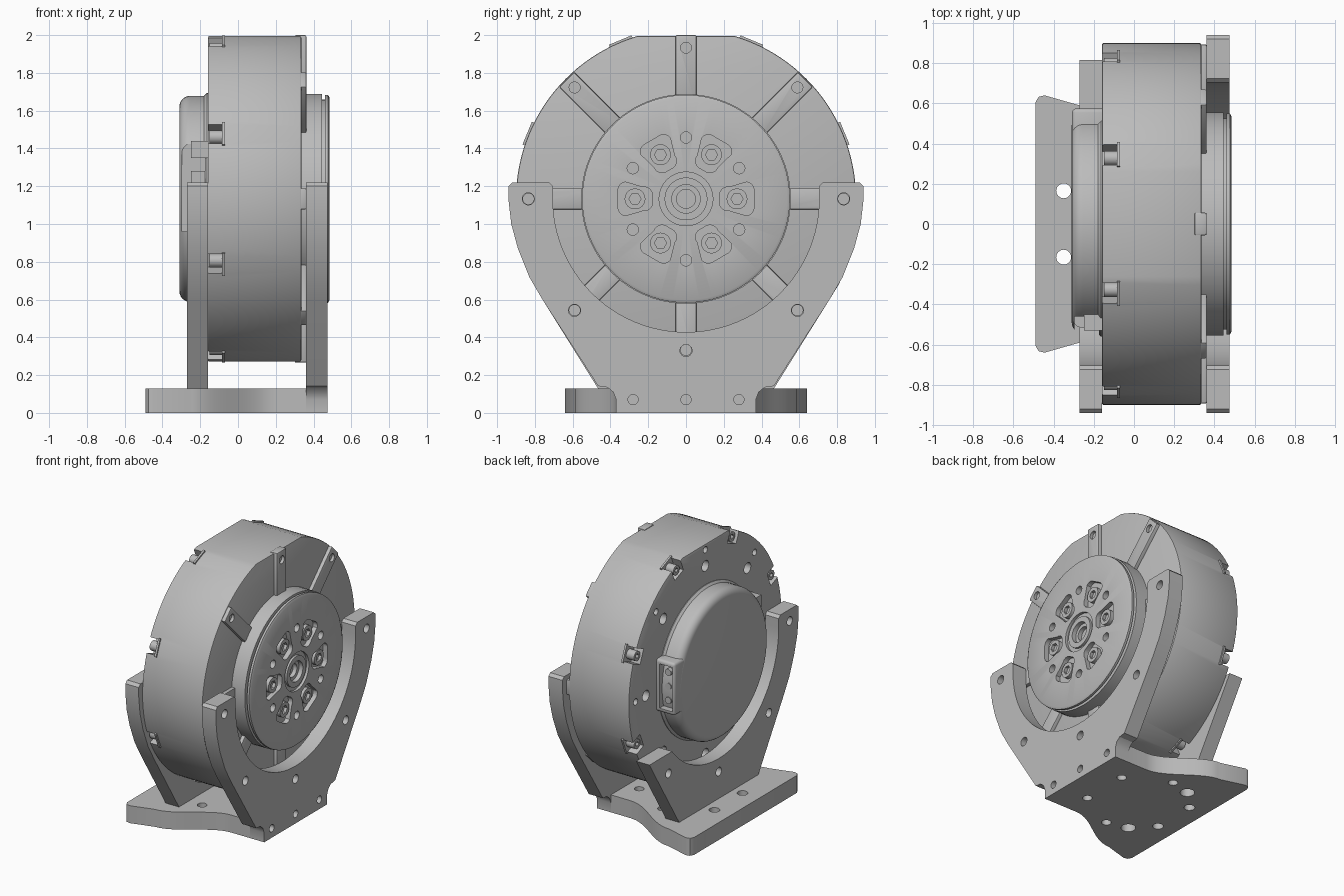
import bpy, bmesh
from math import sin, cos, pi, radians, sqrt
from mathutils import Vector

if "Cube" in bpy.data.objects:
    bpy.data.objects.remove(bpy.data.objects["Cube"], do_unlink=True)

CZ = 1.133          # height of the motor axis
R = 0.9             # housing radius
parts = []

grey = bpy.data.materials.new("light grey metal")
grey.use_nodes = True
grey.diffuse_color = (0.5, 0.5, 0.5, 1)
grey.node_tree.nodes["Principled BSDF"].inputs["Base Color"].default_value = (0.5, 0.5, 0.5, 1)


def polar(r, t, a):
    """Point at radius r and sideways offset t on the spoke at angle a, as (y, z)."""
    return (r * cos(a) - t * sin(a), CZ + r * sin(a) + t * cos(a))


def circle(c, r, n=24):
    return [(c[0] + r * cos(2 * pi * i / n), c[1] + r * sin(2 * pi * i / n)) for i in range(n)]


def box_on_spoke(r0, r1, w, a):
    return [polar(r, t, a) for r, t in ((r0, -w), (r1, -w), (r1, w), (r0, w))]


def rect(a0, a1, b0, b1):
    return [(a0, b0), (a1, b0), (a1, b1), (a0, b1)]


def prism(bm, pts, h0, h1, axis="X"):
    place = {"X": lambda p, h: (h, *p), "Z": lambda p, h: (*p, h),
             "Y": lambda p, h: (p[0], h, p[1])}[axis]
    low = [bm.verts.new(place(p, h0)) for p in pts]
    high = [bm.verts.new(place(p, h1)) for p in pts]
    bm.faces.new(low)
    bm.faces.new(high)
    for i in range(len(pts)):
        j = (i + 1) % len(pts)
        bm.faces.new((low[i], low[j], high[j], high[i]))


def finish(name, bm):
    bmesh.ops.recalc_face_normals(bm, faces=bm.faces)
    mesh = bpy.data.meshes.new(name)
    bm.to_mesh(mesh)
    bm.free()
    mesh.materials.append(grey)
    obj = bpy.data.objects.new(name, mesh)
    bpy.context.scene.collection.objects.link(obj)
    parts.append(obj)
    return obj


def solid(name, *prisms):
    bm = bmesh.new()
    for p in prisms:
        prism(bm, *p)
    return finish(name, bm)


def revolve(name, profile, steps=96):
    """Turn a profile of (x, radius) pairs about the motor axis."""
    bm = bmesh.new()
    vs = [bm.verts.new((x, r, CZ)) for x, r in profile]
    es = [bm.edges.new(e) for e in zip(vs, vs[1:])]
    bmesh.ops.spin(bm, geom=vs + es, cent=Vector((0, 0, CZ)), axis=Vector((1, 0, 0)),
                   angle=2 * pi, steps=steps)
    bmesh.ops.remove_doubles(bm, verts=bm.verts, dist=1e-5)
    return finish(name, bm)


def apply_modifiers(obj):
    bpy.context.view_layer.update()
    ev = obj.evaluated_get(bpy.context.evaluated_depsgraph_get())
    obj.data = bpy.data.meshes.new_from_object(ev)
    obj.modifiers.clear()


def cut(obj, *prisms):
    cutter = solid("cutter", *prisms)
    parts.remove(cutter)
    cutter.hide_render = True
    mod = obj.modifiers.new("cut", "BOOLEAN")
    mod.operation, mod.solver, mod.object = "DIFFERENCE", "EXACT", cutter
    apply_modifiers(obj)
    bpy.data.objects.remove(cutter, do_unlink=True)


def bevel(obj, width, segments=2):
    mod = obj.modifiers.new("bevel", "BEVEL")
    mod.width, mod.segments, mod.limit_method = width, segments, "ANGLE"
    mod.angle_limit = radians(40)
    apply_modifiers(obj)


eighths = [i * pi / 4 for i in range(8)]
between = [a + pi / 8 for a in eighths]
sixths = [i * pi / 3 for i in range(6)]

# Housing: a drum with flats above and below
flat = 2 - CZ
outline = [(y, CZ + max(-flat, min(flat, z))) for y, z in circle((0, 0), R, 128)]
outline = [p for i, p in enumerate(outline)
           if not (abs(abs(p[1] - CZ) - flat) < 1e-6 and abs(p[0]) < 0.22)]
housing = solid("motor_housing", (outline, -0.16, 0.335))
bevel(housing, 0.008)
cut(housing,
    *[(box_on_spoke(0.81, 1.0, 0.055, a), -0.25, -0.075) for a in between],
    *[(circle(polar(0.7, 0, a), 0.04, 16), -0.25, -0.09) for a in eighths],
    *[(circle(polar(0.82, 0, a), 0.024, 16), -0.25, -0.11) for a in eighths])

# Raised spokes on the output face
for i, a in enumerate(eighths):
    tip = flat if i in (2, 6) else R - 0.006
    spoke = solid("housing_spoke", (box_on_spoke(0.5, tip, 0.056, a), 0.3, 0.362))
    bevel(spoke, 0.008)
    cut(spoke, (circle(polar(0.8 if i in (2, 6) else 0.834, 0, a), 0.029, 20), 0.34, 0.5))

# Socket screws around the rear rim
for a in between:
    c = polar(0.855, 0, a)
    screw = solid("rim_screw", (circle(c, 0.036), -0.15, -0.06))
    cut(screw, (circle(c, 0.018, 6), -0.2, -0.125))
    solid("rim_screw_seat", (box_on_spoke(0.81, 0.91, 0.065, a), -0.085, -0.07))

# Output flange with screw pockets and a centre bore
flange = revolve("output_flange", [
    (0.3, 0), (0.3, 0.555), (0.445, 0.555), (0.445, 0.525), (0.46, 0.525), (0.46, 0.55),
    (0.477, 0.55), (0.485, 0.535), (0.485, 0.142), (0.465, 0.142), (0.465, 0.113),
    (0.482, 0.113), (0.482, 0.075), (0.45, 0.075), (0.45, 0.05), (0.42, 0.05), (0.42, 0)])


def pocket(a):
    corners = ((0.315, -0.045, -80), (0.315, 0.045, -10), (0.222, 0.018, 80), (0.222, -0.018, 190))
    return [polar(r + 0.045 * cos(radians(s + d)), t + 0.045 * sin(radians(s + d)), a)
            for r, t, s in corners for d in range(0, 91, 18)]


cut(flange,
    *[(pocket(a), 0.45, 0.55) for a in sixths],
    *[(circle(polar(0.325, 0, a + pi / 6), 0.03), 0.42, 0.55) for a in sixths])
for a in sixths:
    c = polar(0.27, 0, a)
    screw = solid("flange_screw", (circle(c, 0.055), 0.44, 0.478))
    cut(screw, (circle(c, 0.032, 6), 0.455, 0.55))

# Rear cover with rounded rim, side opening and connector
fillet = [(-0.255 - 0.055 * sin(t * pi / 12), 0.49 + 0.055 * cos(t * pi / 12)) for t in range(7)]
cover = revolve("rear_cover", [(-0.12, 0), (-0.12, 0.56), (-0.165, 0.56), (-0.18, 0.545)]
                + fillet + [(-0.31, 0)])
cut(cover, (rect(-0.7, -0.46, 0.96, 1.47), -0.296, -0.175))

connector = solid("connector_shell", (rect(0.38, 0.575, 0.97, 1.36), -0.308, -0.14))
bevel(connector, 0.02, 3)
cut(connector, (rect(-0.29, -0.185, 1.0, 1.33), 0.5, 0.7, "Y"))
for z in (1.06, 1.165, 1.27):
    solid("connector_pin", (circle((-0.237, z), 0.025, 12), 0.48, 0.55, "Y"))
for z in (1.22, 1.38):
    solid("side_plug", (rect(-0.53, -0.44, z - 0.03, z + 0.06), -0.25, -0.16))

# Cradle brackets
side = [(0.76, 0.6), (0.83, 0.72), (0.89, 0.87), (0.925, 1.0), (0.94, 1.13),
        (0.94, 1.2), (0.92, 1.22), (0.725, 1.22), (0.705, 1.2)]
foot = [(0.37, 0), (0.37, 0.07), (0.385, 0.11), (0.415, 0.135), (0.465, 0.142)]
mirror = lambda pts: [(-y, z) for y, z in reversed(pts)]


def cradle_arc(start):
    return [polar(0.705, 0, radians(start - i * (180 + start) / 48)) for i in range(49)]


front_bracket = solid("output_bracket",
                      (foot + side + cradle_arc(0) + mirror(foot + side), 0.36, 0.475))
bolt_holes = [polar(0.835, 0, radians(d)) for d in (0, 180, -45, -135)] + [(0, 0.33)]
cut(front_bracket, *[(circle(c, 0.032), 0.3, 0.6) for c in bolt_holes],
    *[(circle((y, 0.07), 0.027), 0.4, 0.6) for y in (-0.28, 0, 0.28)])

# The rear bracket has one arm cut short to clear the connector
cut_z = 0.69
short = [(0.46, 0.12), (0.76, 0.6), (0.815, cut_z), (sqrt(0.705 ** 2 - (CZ - cut_z) ** 2), cut_z)]
rear_bracket = solid("rear_bracket",
                     (short + cradle_arc(-38.9)[1:] + mirror([(0.46, 0.12)] + side), -0.27, -0.16))
cut(rear_bracket, *[(circle(c, 0.032), -0.4, -0.1) for c in bolt_holes[1:]])

# Base plate narrowing in an S curve towards the output bracket
edge = [(-0.49, 0.605), (-0.475, 0.633), (-0.445, 0.64)]
for i in range(17):
    t = i / 16
    edge.append((-0.27 + 0.47 * t, 0.59 - 0.22 * t * t * (3 - 2 * t)))
edge.append((0.36, 0.37))
base = solid("base_plate", (edge + [(x, -y) for x, y in reversed(edge)], 0, 0.13, "Z"))
cut(base, *[(circle((x, s * y), r), -0.1, top, "Z") for s in (-1, 1)
            for x, y, r, top in ((-0.35, 0.165, 0.037, 0.3), (-0.21, 0.31, 0.05, 0.06),
                                 (-0.05, 0.35, 0.033, 0.3), (0.26, 0.18, 0.033, 0.3))])

# Smooth shading with sharp edges kept
bpy.ops.object.select_all(action="DESELECT")
for obj in parts:
    obj.select_set(True)
bpy.context.view_layer.objects.active = parts[0]
bpy.ops.object.shade_smooth_by_angle(angle=radians(30))
